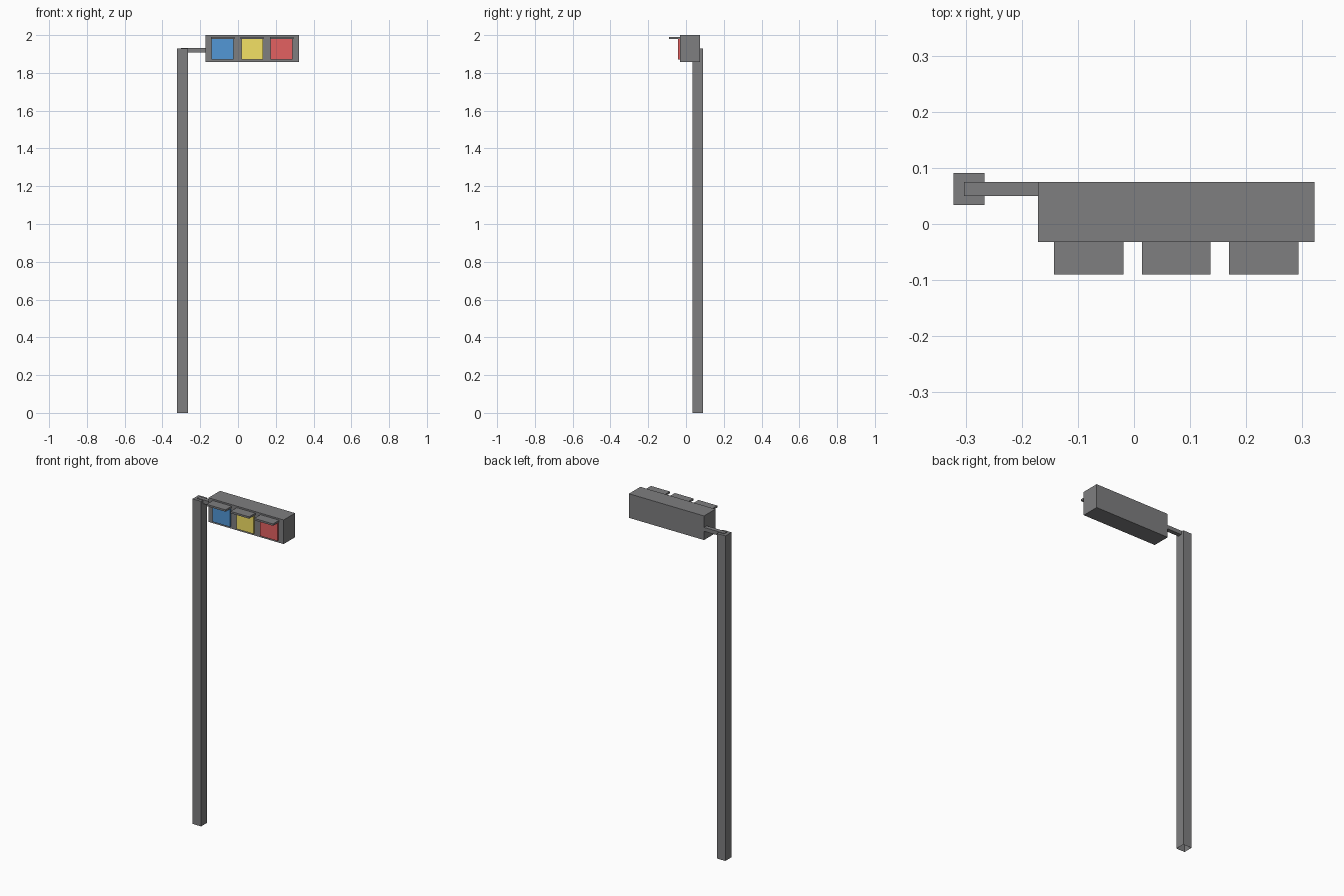
import bpy
import bmesh

if "Cube" in bpy.data.objects:
    bpy.data.objects.remove(bpy.data.objects["Cube"])

DARK = (0.21, 0.21, 0.215)


def box(name, x, y, z, color=DARK, open_bottom=False):
    """Box spanning the given (min, max) ranges."""
    bm = bmesh.new()
    bmesh.ops.create_cube(bm, size=1)
    for v in bm.verts:
        v.co = [(lo + hi) / 2 + c * (hi - lo) for c, (lo, hi) in zip(v.co, (x, y, z))]
    if open_bottom:
        bm.normal_update()
        bmesh.ops.delete(bm, geom=[f for f in bm.faces if f.normal.z < -0.5],
                         context='FACES_ONLY')
    mesh = bpy.data.meshes.new(name)
    bm.to_mesh(mesh)
    bm.free()
    mat = bpy.data.materials.get(str(color)) or bpy.data.materials.new(str(color))
    mat.diffuse_color = (*color, 1)
    mat.use_nodes = True
    mat.node_tree.nodes["Principled BSDF"].inputs["Base Color"].default_value = mat.diffuse_color
    mesh.materials.append(mat)
    obj = bpy.data.objects.new(name, mesh)
    bpy.context.collection.objects.link(obj)
    return obj


# Support: open-bottomed pole and side arm rising just above its top
box("pole", (-0.322, -0.266), (0.034, 0.091), (0, 1.928), open_bottom=True)
box("arm", (-0.303, -0.171), (0.050, 0.075), (1.909, 1.932))

# Signal housing
box("housing", (-0.171, 0.322), (-0.032, 0.075), (1.857, 2.0))

# Lamps, each with a flat visor above it
lamps = [
    ("blue", (-0.143, -0.019), (0.085, 0.31, 0.67)),
    ("yellow", (0.014, 0.136), (0.90, 0.75, 0.13)),
    ("red", (0.169, 0.293), (0.77, 0.12, 0.12)),
]
for label, (x0, x1), color in lamps:
    box(label + "_lamp", (x0 + 0.004, x1 - 0.004), (-0.042, -0.032),
        (1.870, 1.980), color)
    box(label + "_visor", (x0, x1), (-0.09, -0.032), (1.980, 1.991))
